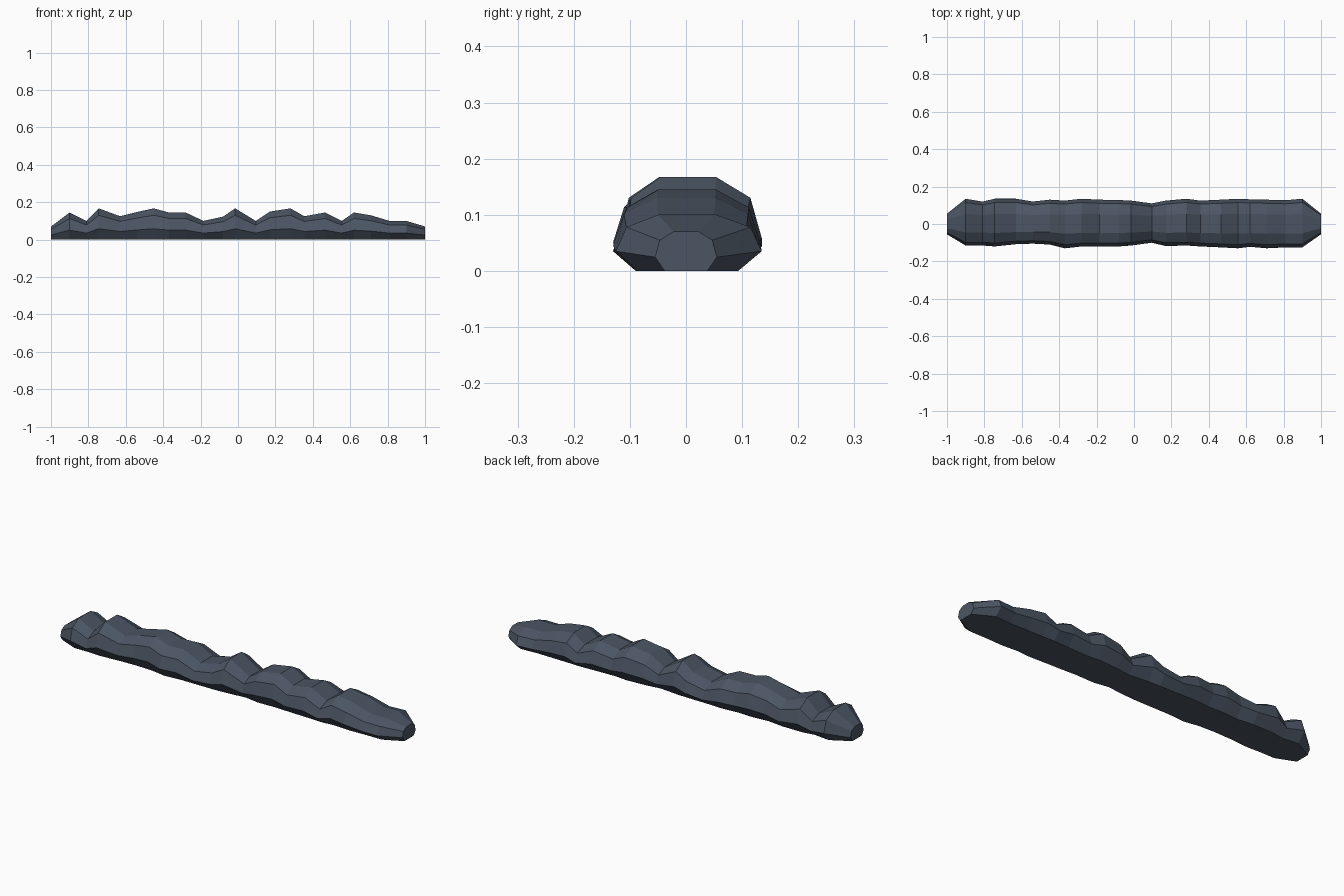
import bpy, bmesh

# Stations along the ridge: x, height, half-width at back, half-width at front
STATIONS = [
    (-1.0, .07, .055, .055), (-.9, .145, .135, .115), (-.81, .10, .12, .115),
    (-.745, .167, .135, .12), (-.63, .125, .135, .108), (-.54, .148, .12, .105),
    (-.45, .167, .13, .11), (-.37, .145, .125, .13), (-.28, .145, .135, .12),
    (-.185, .10, .13, .12), (-.08, .123, .128, .12), (-.015, .167, .125, .115),
    (.095, .10, .11, .10), (.17, .15, .125, .118), (.28, .167, .135, .115),
    (.355, .125, .125, .12), (.465, .145, .13, .125), (.555, .10, .135, .13),
    (.62, .145, .132, .122), (.71, .13, .13, .13), (.81, .10, .127, .125),
    (.9, .10, .135, .125), (1.0, .07, .055, .055),
]
# Half cross-section as fractions of half-width and height, bottom to top
PROFILE = [(.69, 0), (1, .35), (.85, .78), (.4, 1)]

stone = bpy.data.materials.new("slate grey")
stone.diffuse_color = (.0704, .0908, .125, 1)

# Rock ridge lofted through the stations
bm = bmesh.new()
rings = []
for x, h, back, front in STATIONS:
    ring = [bm.verts.new((x, back * w, h * z)) for w, z in PROFILE]
    ring += [bm.verts.new((x, -front * w, h * z)) for w, z in reversed(PROFILE)]
    rings.append(ring)
for a, b in zip(rings, rings[1:]):
    for i in range(8):
        j = (i + 1) % 8
        bm.faces.new((a[i], a[j], b[j], b[i]))
bm.faces.new(rings[0])
bm.faces.new(rings[-1])
bmesh.ops.recalc_face_normals(bm, faces=bm.faces)

mesh = bpy.data.meshes.new("rock_ridge")
bm.to_mesh(mesh)
bm.free()
mesh.materials.append(stone)
ridge = bpy.data.objects.new("rock_ridge", mesh)
bpy.context.collection.objects.link(ridge)
